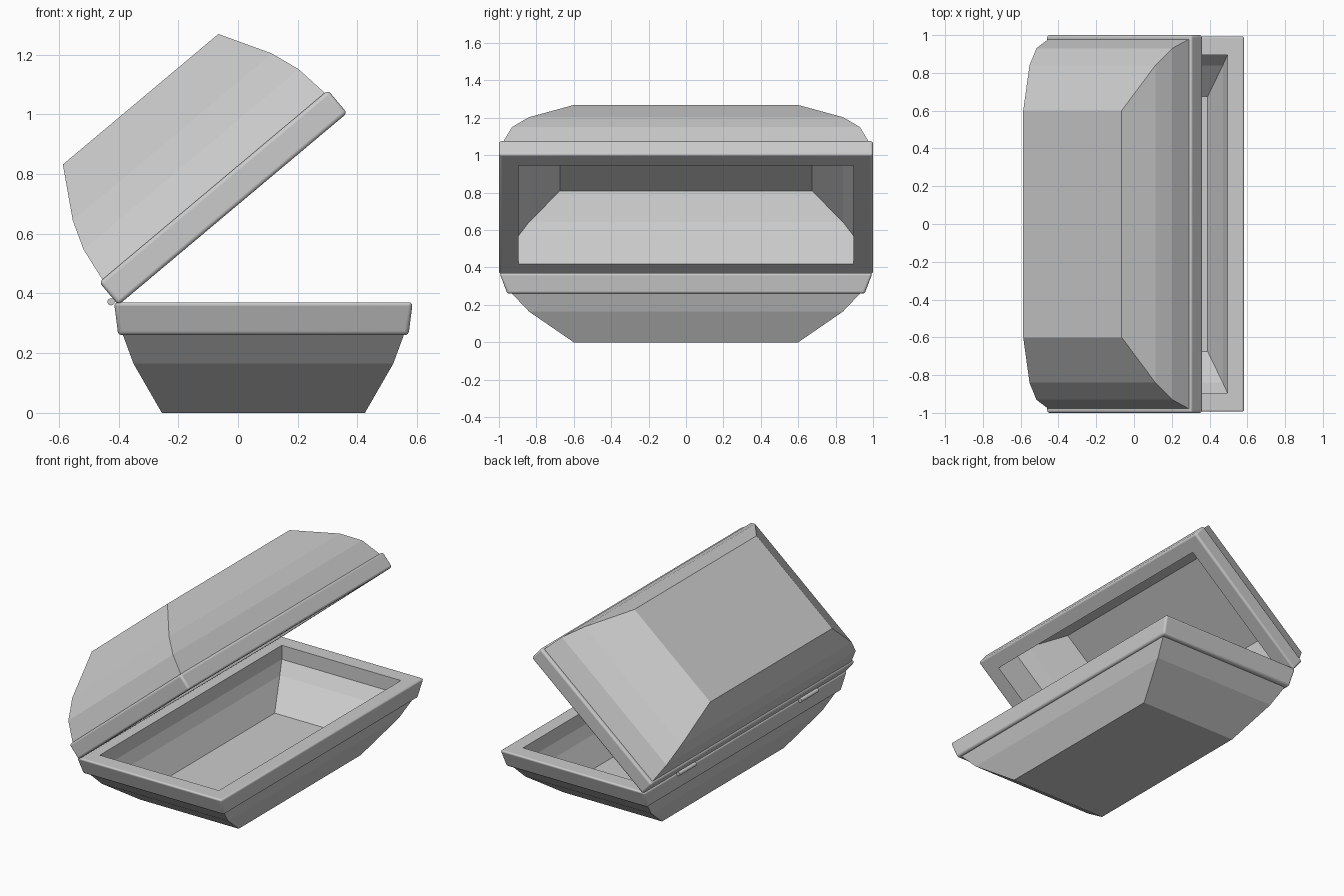
import bpy, bmesh, math

if "Cube" in bpy.data.objects:
    bpy.data.objects.remove(bpy.data.objects["Cube"])

grey = bpy.data.materials.new("light grey")
grey.diffuse_color = (0.6, 0.6, 0.6, 1)
grey.use_nodes = True
grey.node_tree.nodes["Principled BSDF"].inputs["Base Color"].default_value = grey.diffuse_color

# Domed profile from the flat end towards the rim: half width, half length, depth
DOME = [(0.34, 0.60, 0.0), (0.435, 0.84, 0.165), (0.47, 0.93, 0.263)]
# Hollow profile from the mouth back to the flat end
HOLLOW = [(0.41, 0.895, 0.283), (0.385, 0.84, 0.21), (0.305, 0.675, 0.06)]
MOUTH = (0.41, 0.895)


def shell(name, rings, rim, flip=None):
    """Loft rectangular rings into a closed hollow shell, rounding the rim rings."""
    bm = bmesh.new()
    loops = []
    for hx, hy, t in rings:
        z = t if flip is None else flip - t
        loops.append([bm.verts.new((sx * hx, sy * hy, z))
                      for sx, sy in ((1, 1), (-1, 1), (-1, -1), (1, -1))])
    for a, b in zip(loops, loops[1:]):
        for i in range(4):
            j = (i + 1) % 4
            bm.faces.new((a[i], a[j], b[j], b[i]))
    bm.faces.new(loops[0])
    bm.faces.new(loops[-1])
    bmesh.ops.recalc_face_normals(bm, faces=bm.faces[:])
    # Soft outer edges of the rim
    rim_verts = {v for k in rim for v in loops[k]}
    edges = [e for e in bm.edges if all(v in rim_verts for v in e.verts)]
    res = bmesh.ops.bevel(bm, geom=edges, offset=0.013, segments=4,
                          profile=0.5, affect='EDGES', clamp_overlap=True)
    for f in res["faces"]:
        f.smooth = True
    return finish(name, bm)


def finish(name, bm):
    me = bpy.data.meshes.new(name)
    bm.to_mesh(me)
    bm.free()
    me.materials.append(grey)
    ob = bpy.data.objects.new(name, me)
    bpy.context.collection.objects.link(ob)
    return ob


# Lower tray with a tapered rim
tray = shell("tray",
             DOME[:2] + [(0.47, 0.93, 0.26), (0.486, 0.955, 0.26),
                         (0.5, 0.997, 0.37), (*MOUTH, 0.37)] + HOLLOW,
             rim=(3, 4))
tray.location = (0.085, 0, 0)

# Deeper lid with a straight rim, swung open about the hinge side
lid = shell("lid",
            DOME + [(0.486, 0.978, 0.38), (0.5, 1.0, 0.38),
                    (0.5, 1.0, 0.48), (*MOUTH, 0.48)] + HOLLOW,
            rim=(4, 5), flip=0.48)
lid.location = (-0.0175, 0, 0.6825)
lid.rotation_euler = (0, math.radians(-40), 0)

# Two small hinge barrels along the back edge
for side, y in (("left", 0.6), ("right", -0.6)):
    bpy.ops.mesh.primitive_cylinder_add(vertices=16, radius=0.012, depth=0.17,
                                        location=(-0.425, y, 0.372),
                                        rotation=(math.pi / 2, 0, 0))
    hinge = bpy.context.object
    hinge.name = "hinge_" + side
    hinge.data.materials.append(grey)
    bpy.ops.object.shade_smooth_by_angle()
